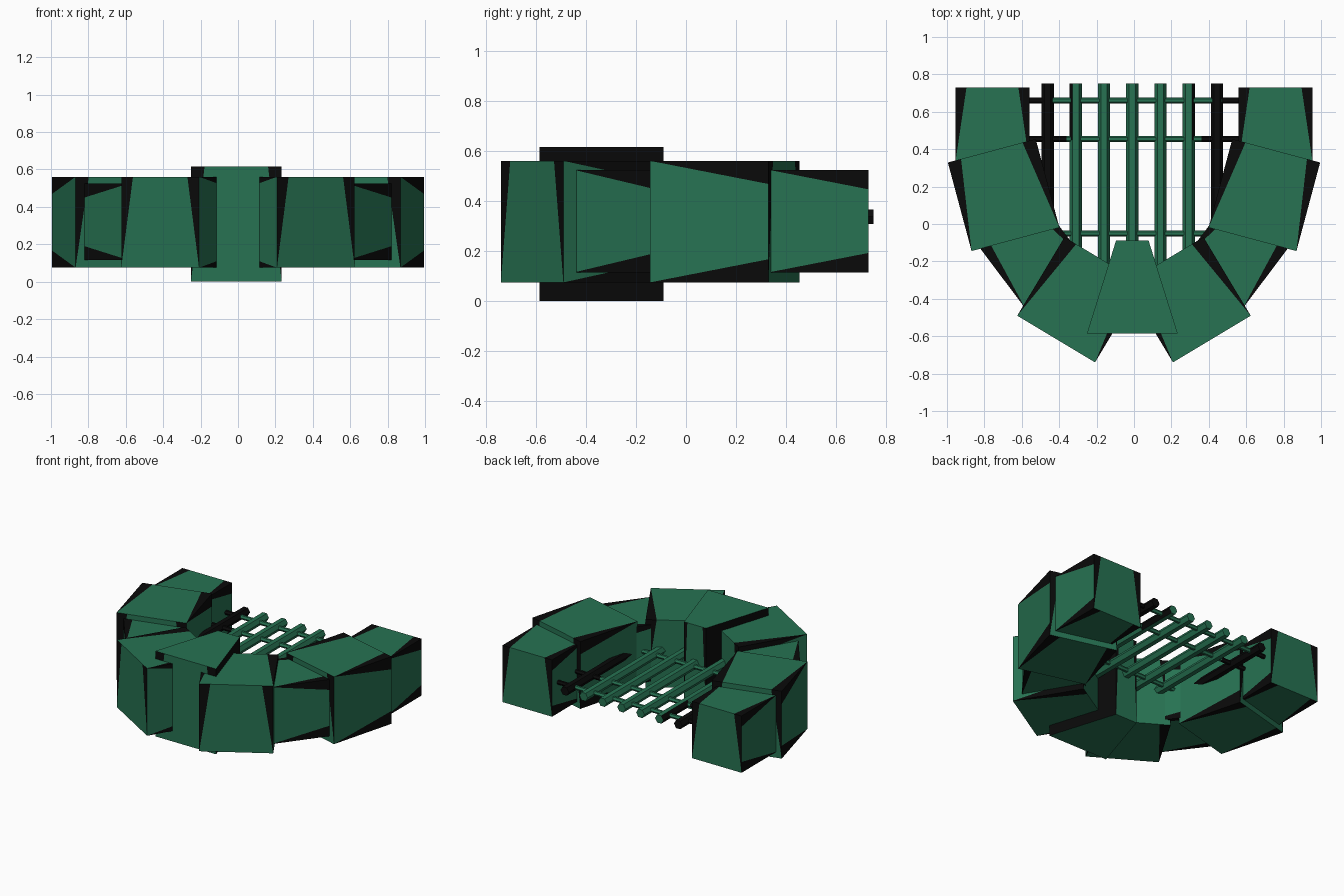
import bpy, bmesh, math
from mathutils import Vector, Matrix

if "Cube" in bpy.data.objects:
    bpy.data.objects.remove(bpy.data.objects["Cube"])


def material(name, rgb):
    m = bpy.data.materials.new(name)
    m.diffuse_color = (*rgb, 1)
    m.use_nodes = True
    m.node_tree.nodes["Principled BSDF"].inputs["Base Color"].default_value = m.diffuse_color
    return m


GREEN = material("stone green", (0.02, 0.17, 0.085))
BLACK = material("soot black", (0.003, 0.003, 0.003))


def finish(name, bm):
    mesh = bpy.data.meshes.new(name)
    bm.to_mesh(mesh)
    bm.free()
    mesh.materials.append(GREEN)
    mesh.materials.append(BLACK)
    ob = bpy.data.objects.new(name, mesh)
    bpy.context.collection.objects.link(ob)
    return ob


def stone(name, centre, size, angle=0, taper=1.0, side=1, inset=(0.15, 0.19, 0.15), black_sides=False):
    """Block whose faces carry a green trapezoid between two black triangles.
    inset = share of the width lost at the narrow end for top/bottom, sides, ends."""
    bm = bmesh.new()
    rot = Matrix.Rotation(math.radians(angle), 3, 'Z')
    c = Vector((centre[0] * side, centre[1], centre[2]))

    def pt(i, j, k):
        x = i * size[0] / 2 * (taper if j > 0 else 1)
        p = rot @ Vector((x, j * size[1] / 2, k * size[2] / 2)) + Vector(centre)
        return Vector((p.x * side, p.y, p.z))

    def face(pts, mat):
        f = bm.faces.new([bm.verts.new(p) for p in pts])
        f.material_index = mat
        f.normal_update()
        if f.normal.dot(f.calc_center_median() - c) < 0:
            f.normal_flip()

    def panel(a, b, d, e, t, mat=0):
        # a-b is the wide edge, e-d the narrow one
        if t == 0:
            face([a, b, d, e], mat)
            return
        n, m = e.lerp(d, t), d.lerp(e, t)
        face([a, b, m, n], mat)
        face([a, n, e], 1)
        face([b, d, m], 1)

    for s in (-1, 1):
        panel(pt(-1, -1, s), pt(1, -1, s), pt(1, 1, s), pt(-1, 1, s), inset[0])
        panel(pt(s, -1, -1), pt(s, -1, 1), pt(s, 1, 1), pt(s, 1, -1), inset[1], int(black_sides))
        panel(pt(-1, s, -1), pt(1, s, -1), pt(1, s, 1), pt(-1, s, 1), inset[2])
    bmesh.ops.remove_doubles(bm, verts=bm.verts, dist=1e-5)
    return finish(name, bm)


# Arch stones, mirrored left and right of the keystone
for side, tag in ((1, "right"), (-1, "left")):
    stone("shoulder_stone_" + tag, (0.29, -0.405, 0.318), (0.485, 0.49, 0.486), 31, side=side)
    stone("small_stone_" + tag, (0.543, -0.161, 0.32), (0.41, 0.41, 0.41), -37, side=side)
    stone("flank_stone_" + tag, (0.697, 0.155, 0.318), (0.486, 0.49, 0.486), -15, side=side)
    stone("end_stone_" + tag, (0.757, 0.53, 0.32), (0.396, 0.40, 0.41), 0, side=side)

# Keystone: taller true wedge with black flanks
stone("keystone", (-0.009, -0.337, 0.308), (0.485, 0.495, 0.616), taper=0.36,
      inset=(0, 0, 0.15), black_sides=True)


def rod(name, start, end, radius, cuts=(), rule=lambda p: False):
    """Six-sided rod with a flat top, faces past the cuts coloured by the rule."""
    start, end = Vector(start), Vector(end)
    d = (end - start).normalized()
    across = d.cross(Vector((0, 0, 1)))
    stops = [start, *[start + d * t for t in cuts], end]
    bm = bmesh.new()
    rings = []
    for s in stops:
        rings.append([bm.verts.new(s + radius * (math.cos(a * math.pi / 3) * across
                                                 + math.sin(a * math.pi / 3) * Vector((0, 0, 1))))
                      for a in range(6)])
    for r, q in zip(rings, rings[1:]):
        for i in range(6):
            j = (i + 1) % 6
            bm.faces.new((r[i], r[j], q[j], q[i]))
    bm.faces.new(rings[0])
    bm.faces.new(rings[-1])
    bmesh.ops.recalc_face_normals(bm, faces=bm.faces)
    for f in bm.faces:
        f.material_index = int(rule(f.calc_center_median()))
    return finish(name, bm)


# Grate: long bars, the outermost ones black
for i in range(-3, 4):
    x = -0.009 + i * 0.151
    y0 = (-0.20, -0.22, -0.15, -0.12)[abs(i)]
    rod(f"grate_bar_{i + 4}", (x, y0, 0.338), (x, 0.75, 0.338), 0.033, (0.45 - y0,),
        lambda p, i=i, x=x: abs(i) == 3 or (abs(i) == 2 and p.y > 0.45 and (p.x - x) * i > 0.01))

# Grate: cross bars with black ends
for n, (y, half) in enumerate(((-0.05, 0.46), (0.455, 0.36), (0.66, 0.47))):
    rod(f"grate_cross_bar_{n + 1}", (-0.60, y, 0.338), (0.60, y, 0.338), 0.016,
        (0.60 - half, 0.60 + half), lambda p, h=half: abs(p.x) > h)
